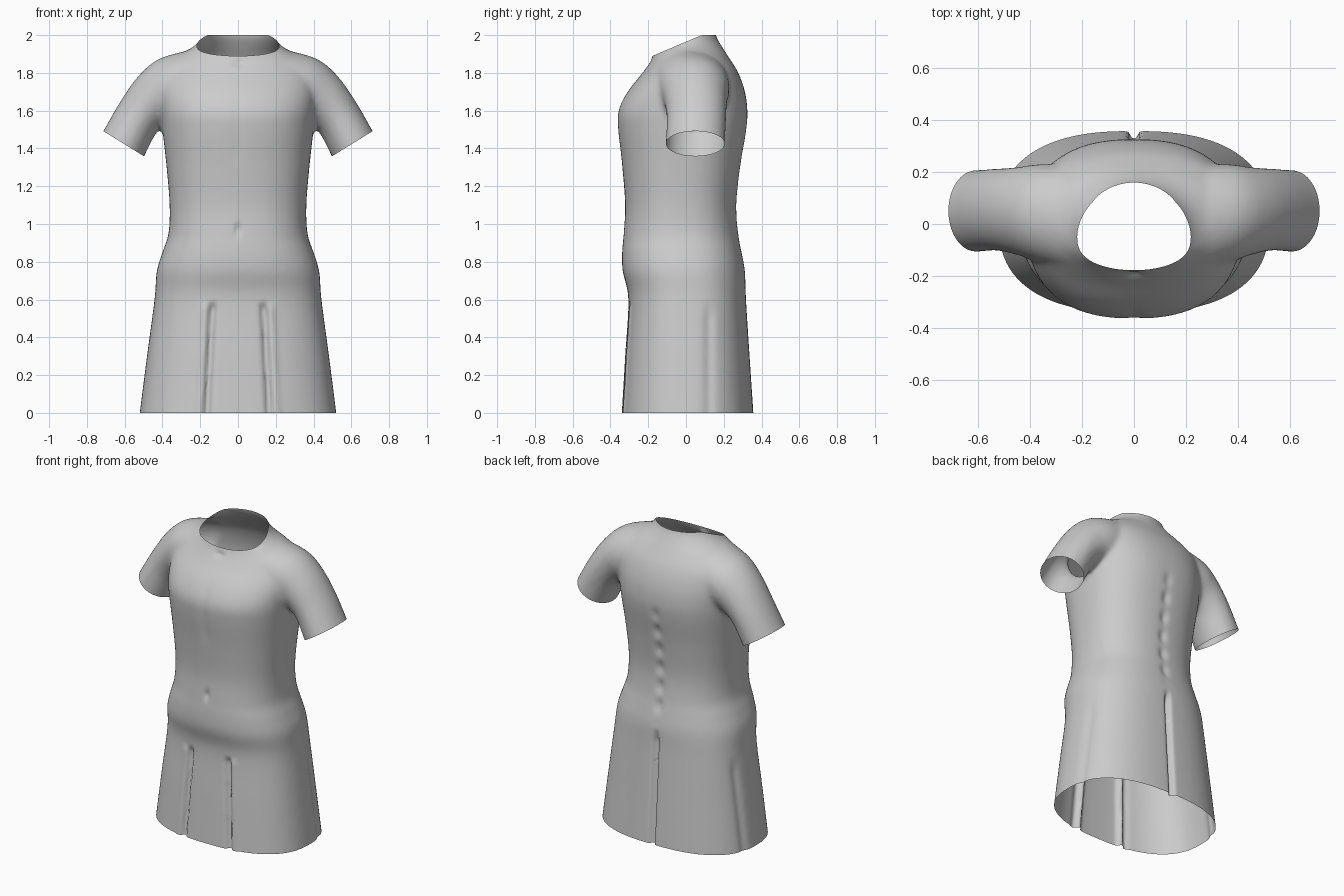
import bpy, bmesh, math
from mathutils import Vector

if "Cube" in bpy.data.objects:
    bpy.data.objects.remove(bpy.data.objects["Cube"])

cloth = bpy.data.materials.new("grey cloth")
cloth.diffuse_color = (0.6, 0.6, 0.6, 1)
cloth.use_nodes = True
cloth.node_tree.nodes["Principled BSDF"].inputs["Base Color"].default_value = cloth.diffuse_color


def spline(keys, steps):
    """Catmull-Rom interpolation through rows of numbers."""
    rows = []
    for i in range(len(keys) - 1):
        a, b = keys[max(i - 1, 0)], keys[i]
        c, d = keys[i + 1], keys[min(i + 2, len(keys) - 1)]
        for s in range(steps):
            t = s / steps
            rows.append([0.5 * (2 * q + (r - p) * t + (2 * p - 5 * q + 4 * r - u) * t * t
                                + (3 * q - p - 3 * r + u) * t ** 3)
                         for p, q, r, u in zip(a, b, c, d)])
    return rows + [list(keys[-1])]


def loft(bm, rings):
    """Closed skin over equal-length rings of points."""
    loops = [[bm.verts.new(p) for p in ring] for ring in rings]
    n = len(loops[0])
    for a, b in zip(loops, loops[1:]):
        for i in range(n):
            j = (i + 1) % n
            bm.faces.new((a[i], a[j], b[j], b[i]))
    bm.faces.new(loops[0][::-1])
    bm.faces.new(loops[-1])


def power(v, e):
    return math.copysign(abs(v) ** e, v)


N = 72
ANG = [2 * math.pi * i / N for i in range(N)]

# Torso and skirt sections: height, half width, front y, back y, squareness
TORSO = [
    (-0.06, 0.525, -0.345, 0.36, 2.5), (0.0, 0.52, -0.34, 0.357, 2.5),
    (0.3, 0.482, -0.322, 0.337, 2.5), (0.6, 0.442, -0.305, 0.318, 2.5),
    (0.75, 0.43, -0.335, 0.312, 2.4), (0.85, 0.4, -0.338, 0.295, 2.4),
    (0.95, 0.368, -0.33, 0.277, 2.4), (1.1, 0.362, -0.322, 0.267, 2.4),
    (1.3, 0.378, -0.337, 0.287, 2.4), (1.5, 0.4, -0.36, 0.32, 2.4),
    (1.6, 0.41, -0.358, 0.325, 2.4), (1.7, 0.42, -0.31, 0.312, 2.3),
    (1.8, 0.41, -0.23, 0.277, 2.2), (1.88, 0.34, -0.18, 0.228, 2.1),
    (1.94, 0.235, -0.17, 0.19, 2.0), (2.0, 0.19, -0.17, 0.158, 2.0),
    (2.07, 0.185, -0.17, 0.155, 2.0),
]
# Sleeve sections: top x, top z, bottom x, bottom z, centre y, half depth
SLEEVE = [
    (0.26, 1.92, 0.2, 1.62, 0.02, 0.2), (0.42, 1.873, 0.28, 1.56, 0.04, 0.19),
    (0.53, 1.78, 0.36, 1.54, 0.05, 0.168), (0.625, 1.645, 0.43, 1.485, 0.055, 0.157),
    (0.714, 1.49, 0.497, 1.358, 0.05, 0.157), (0.745, 1.435, 0.525, 1.305, 0.05, 0.157),
]

bm = bmesh.new()
rings = []
for z, w, f, b, e in spline(TORSO, 6):
    mid, dep = (f + b) / 2, (b - f) / 2
    rings.append([(w * power(math.cos(t), 2 / e), mid + dep * power(math.sin(t), 2 / e), z)
                  for t in ANG])
loft(bm, rings)
for side in (1, -1):
    rings = []
    for tx, tz, bx, bz, cy, ry in spline(SLEEVE, 6):
        rings.append([(side * ((tx + bx) / 2 + (tx - bx) / 2 * math.cos(t)),
                       cy + ry * math.sin(t),
                       (tz + bz) / 2 + (tz - bz) / 2 * math.cos(t)) for t in ANG])
    loft(bm, rings)
bmesh.ops.recalc_face_normals(bm, faces=bm.faces)

mesh = bpy.data.meshes.new("tunic")
bm.to_mesh(mesh)
bm.free()
tunic = bpy.data.objects.new("tunic", mesh)
bpy.context.collection.objects.link(tunic)
bpy.context.view_layer.objects.active = tunic
tunic.select_set(True)

# Fuse the sleeves into the torso and soften the joins
fuse = tunic.modifiers.new("fuse", 'REMESH')
fuse.mode = 'VOXEL'
fuse.voxel_size = 0.014
soften = tunic.modifiers.new("soften", 'SMOOTH')
soften.factor = 0.5
soften.iterations = 8
for name in ("fuse", "soften"):
    bpy.ops.object.modifier_apply(modifier=name)

bm = bmesh.new()
bm.from_mesh(tunic.data)


def bell(d, width):
    return math.exp(-(d / width) ** 2)


def fade(z, low, high, soft=0.04):
    """1 between low and high, easing to 0 outside."""
    up = min(max((z - low) / soft + 1, 0), 1)
    return up * min(max((high - z) / soft, 0), 1)


# Folds, slit, navel and spine pressed into the cloth
for v in bm.verts:
    x, y, z = v.co
    if abs(x) < 0.42 and y < -0.1:
        skirt = fade(z, -1, 0.59)
        seam = 0.135 + 0.03 * (0.57 - z) / 0.57
        push = skirt * (0.028 * bell(abs(x) - seam, 0.016)
                        - 0.008 * bell(abs(x) - seam - 0.04, 0.02))
        push += 0.02 * bell(x, 0.012) * bell(z - 0.97, 0.03)
        push += 0.012 * bell(x, 0.03) * bell(z - 1.85, 0.015)
        push += 0.004 * bell(x, 0.03) * fade(z, 1.4, 1.75, 0.1)
        v.co.y += push
    elif abs(x) < 0.3 and y > 0.1:
        push = 0.035 * bell(x, 0.014) * fade(z, -1, 0.74, 0.08)
        push += (0.008 + 0.006 * math.cos(z * 50)) * bell(x, 0.025) * fade(z, 0.9, 1.6, 0.15)
        v.co.y -= push
    if abs(x) > 0.3 and z < 0.65:
        v.co.x -= math.copysign(0.01, x) * bell(y - 0.12, 0.025) * fade(z, -1, 0.6, 0.1)


def open_end(point, normal, inside):
    """Cut along a plane and remove what lies beyond it."""
    point, normal = Vector(point), Vector(normal).normalized()
    faces = [f for f in bm.faces if inside(f.calc_center_median())]
    edges = {e for f in faces for e in f.edges}
    verts = {v for f in faces for v in f.verts}
    bmesh.ops.bisect_plane(bm, geom=list(verts) + list(edges) + faces, dist=1e-5,
                           plane_co=point, plane_no=normal)
    gone = []
    for f in bm.faces:
        c = f.calc_center_median()
        if inside(c) and (c - point).dot(normal) > 0:
            gone.append(f)
    bmesh.ops.delete(bm, geom=gone, context='FACES')


# Hem, neck and cuff openings
open_end((0, 0, 0), (0, 0, -1), lambda c: c.z < 0.1)
open_end((0, 0, 2.0), (0, 0, 1), lambda c: c.z > 1.9)
open_end((0, -0.165, 1.895), (0, -0.39, 0.92), lambda c: c.z > 1.8 and abs(c.x) < 0.23)
for side in (1, -1):
    open_end((side * 0.605, 0, 1.425), (side * 0.527, 0, -0.85),
             lambda c: c.z > 1.2 and c.x * side > 0.45)

bm.to_mesh(tunic.data)
bm.free()
tunic.data.materials.clear()
tunic.data.materials.append(cloth)
tunic.data.shade_smooth()
